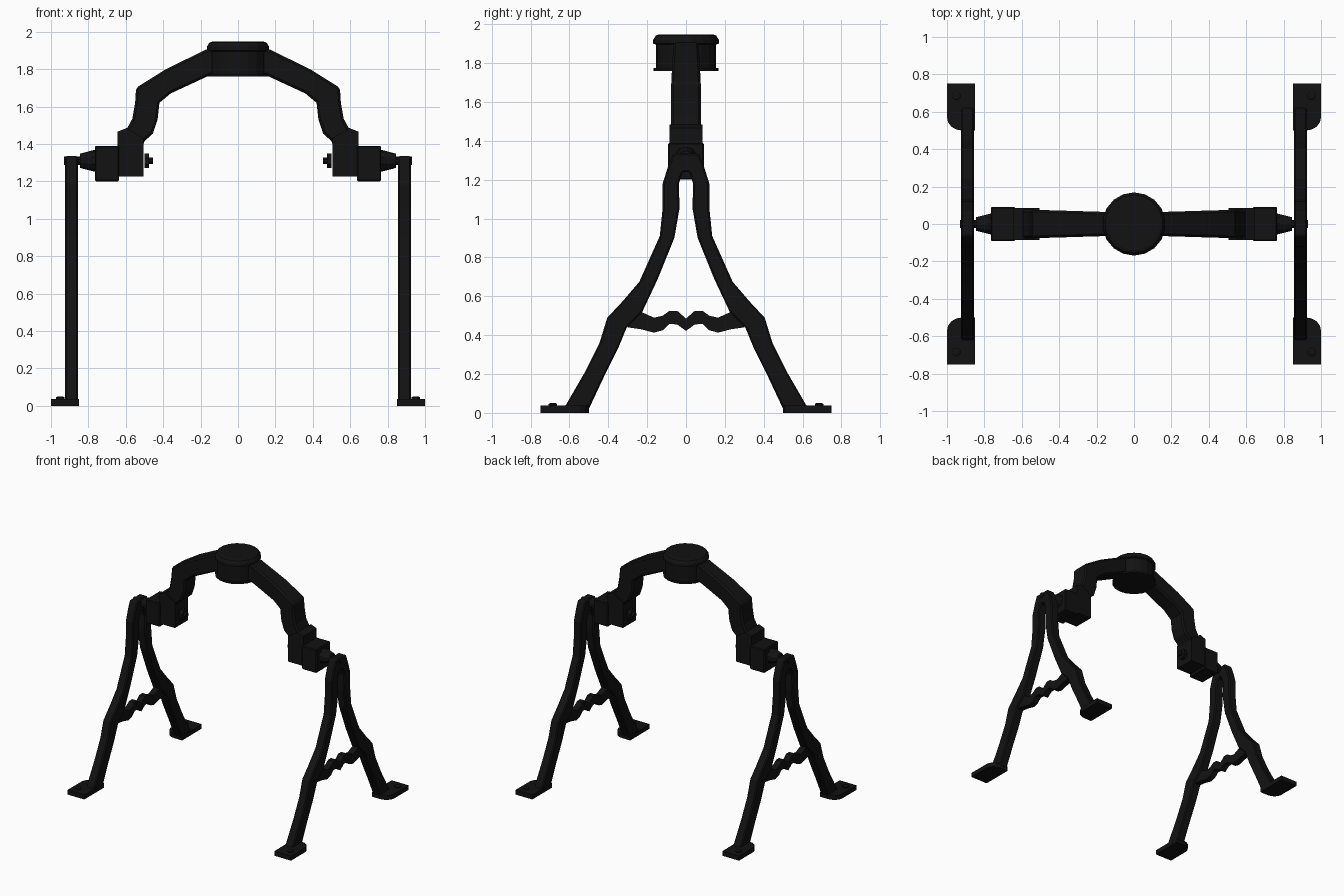
import bpy, bmesh, math
from mathutils import Matrix, Vector

if "Cube" in bpy.data.objects:
    bpy.data.objects.remove(bpy.data.objects["Cube"])

black = bpy.data.materials.new("black_metal")
black.diffuse_color = (0.006, 0.006, 0.006, 1)
black.use_nodes = True
black.node_tree.nodes["Principled BSDF"].inputs["Base Color"].default_value = black.diffuse_color


def finish(name, bm, bevel=0, axes=(True, False)):
    """Turn a bmesh into an object, bevel it and mirror it about the origin."""
    bmesh.ops.recalc_face_normals(bm, faces=bm.faces)
    me = bpy.data.meshes.new(name)
    bm.to_mesh(me)
    bm.free()
    me.materials.append(black)
    ob = bpy.data.objects.new(name, me)
    bpy.context.collection.objects.link(ob)
    if bevel:
        b = ob.modifiers.new("bevel", 'BEVEL')
        b.width, b.segments, b.limit_method = bevel, 1, 'ANGLE'
        b.angle_limit = math.radians(50)
    if any(axes):
        m = ob.modifiers.new("mirror", 'MIRROR')
        m.use_axis = (axes[0], axes[1], False)
        m.use_mirror_merge = False
    return ob


def ribbon(name, pairs, place, bevel=0, axes=(True, False)):
    """Rectangular bar; each pair gives its outer and inner edge point."""
    bm = bmesh.new()
    rings = [[bm.verts.new(place(p, s)) for p, s in
              ((o, 1), (o, -1), (i, -1), (i, 1))] for o, i in pairs]
    for a, b in zip(rings, rings[1:]):
        for k in range(4):
            bm.faces.new((a[k], a[k - 1], b[k - 1], b[k]))
    bm.faces.new(rings[0])
    bm.faces.new(rings[-1])
    return finish(name, bm, bevel, axes)


def prism(name, pts, z0, z1, bevel=0, axes=(True, True)):
    bm = bmesh.new()
    f = bm.faces.new([bm.verts.new((x, y, z0)) for x, y in pts])
    top = bmesh.ops.extrude_face_region(bm, geom=[f])["geom"]
    bmesh.ops.translate(bm, vec=(0, 0, z1 - z0),
                        verts=[v for v in top if isinstance(v, bmesh.types.BMVert)])
    return finish(name, bm, bevel, axes)


def box(name, x, y, z, bevel=0):
    pts = [(x[0], y[0]), (x[1], y[0]), (x[1], y[1]), (x[0], y[1])]
    return prism(name, pts, z[0], z[1], bevel, (True, False))


def turned(name, profile, sides, origin, along_x=False, axes=(True, False)):
    """Solid of revolution; profile is (radius, position on axis)."""
    bm = bmesh.new()
    rings = []
    for r, h in profile:
        ring = []
        for k in range(sides):
            a = 2 * math.pi * (k + 0.5) / sides
            c, s = r * math.cos(a), r * math.sin(a)
            p = (h, c, s) if along_x else (c, s, h)
            ring.append(bm.verts.new(Vector(origin) + Vector(p)))
        rings.append(ring)
    for a, b in zip(rings, rings[1:]):
        for k in range(sides):
            bm.faces.new((a[k - 1], a[k], b[k], b[k - 1]))
    bm.faces.new(rings[0])
    bm.faces.new(rings[-1])
    return finish(name, bm, 0, axes)


# A-frame legs: one bar from back foot over the hub to the front foot
leg = [((0.63, 0.02), (0.50, 0.02)), ((0.52, 0.21), (0.425, 0.18)),
       ((0.445, 0.36), (0.35, 0.33)), ((0.405, 0.49), (0.305, 0.44)),
       ((0.33, 0.57), (0.225, 0.52)), ((0.24, 0.675), (0.145, 0.69)),
       ((0.135, 0.91), (0.06, 0.90)), ((0.12, 1.055), (0.033, 1.055)),
       ((0.12, 1.18), (0.037, 1.18)), ((0.092, 1.27), (0.02, 1.23)),
       ((0.065, 1.335), (0.01, 1.24))]
full = leg + [((-o[0], o[1]), (-i[0], i[1])) for o, i in reversed(leg)]
ribbon("leg_frames", full, lambda p, s: (0.89 + 0.035 * s, p[0], p[1]), 0.008)

# Wavy cross brace between the legs
brace = [((0.29, 0.54), (0.30, 0.44)), ((0.22, 0.515), (0.23, 0.43)),
         ((0.165, 0.49), (0.165, 0.413)), ((0.12, 0.50), (0.12, 0.425)),
         ((0.085, 0.525), (0.085, 0.458)), ((0.045, 0.525), (0.045, 0.455))]
brace += [((0, 0.485), (0, 0.422))] + [((-o[0], o[1]), (-i[0], i[1]))
                                       for o, i in reversed(brace)]
ribbon("leg_braces", brace, lambda p, s: (0.89 + 0.025 * s, p[0], p[1]))

# Feet with one rounded corner, and a bolt in each
corner = [(0.92 + 0.08 * math.sin(a), 0.57 - 0.07 * math.cos(a))
          for a in [k * math.pi / 8 for k in range(5)]]
prism("feet", [(0.85, 0.75), (0.85, 0.50)] + corner + [(1.0, 0.75)], 0, 0.037)
turned("foot_bolts", [(0.024, 0.03), (0.024, 0.046), (0.014, 0.051)], 8,
       (0.95, 0.685, 0), axes=(True, True))

# Arched yoke, slightly wider in y toward its ends
half = [((0.62, 1.40), (0.51, 1.38)), ((0.595, 1.48), (0.50, 1.415)),
        ((0.565, 1.535), (0.455, 1.455)), ((0.55, 1.62), (0.43, 1.53)),
        ((0.545, 1.70), (0.42, 1.62)), ((0.385, 1.80), (0.36, 1.67)),
        ((0.17, 1.905), (0.155, 1.765))]
arch = half + [((-o[0], o[1]), (-i[0], i[1])) for o, i in reversed(half)]
ribbon("arched_yoke", arch,
       lambda p, s: (p[0], s * (0.06 + 0.03 * min(abs(p[0]), 0.55)), p[1]),
       0.012, (False, False))

# Round mount on top of the arch
turned("top_mount", [(0.168, 1.76), (0.168, 1.775), (0.155, 1.775), (0.155, 1.895),
                     (0.169, 1.9), (0.169, 1.92), (0.155, 1.942), (0.14, 1.947)],
       18, (0, 0, 0), axes=(False, False))

# Pivot housings: inner block with chamfered top, and taller outer block
ribbon("pivot_inner_blocks",
       [((0.505, 1.43), (0.505, 1.225)), ((0.595, 1.485), (0.595, 1.225)),
        ((0.645, 1.465), (0.645, 1.225))],
       lambda p, s: (p[0], 0.085 * s, p[1]))
box("pivot_outer_blocks", (0.635, 0.765), (-0.092, 0.092), (1.20, 1.39), 0.006)

# Pivot knobs inside, tapered collars and pins outside
turned("pivot_knobs", [(0.042, 0.50), (0.042, 0.475), (0.02, 0.475), (0.02, 0.455)],
       8, (0, 0, 1.31), True)
turned("pivot_collars", [(0.06, 0.76), (0.055, 0.78), (0.038, 0.845), (0.022, 0.845),
                         (0.022, 0.93)], 10, (0, 0, 1.31), True)
